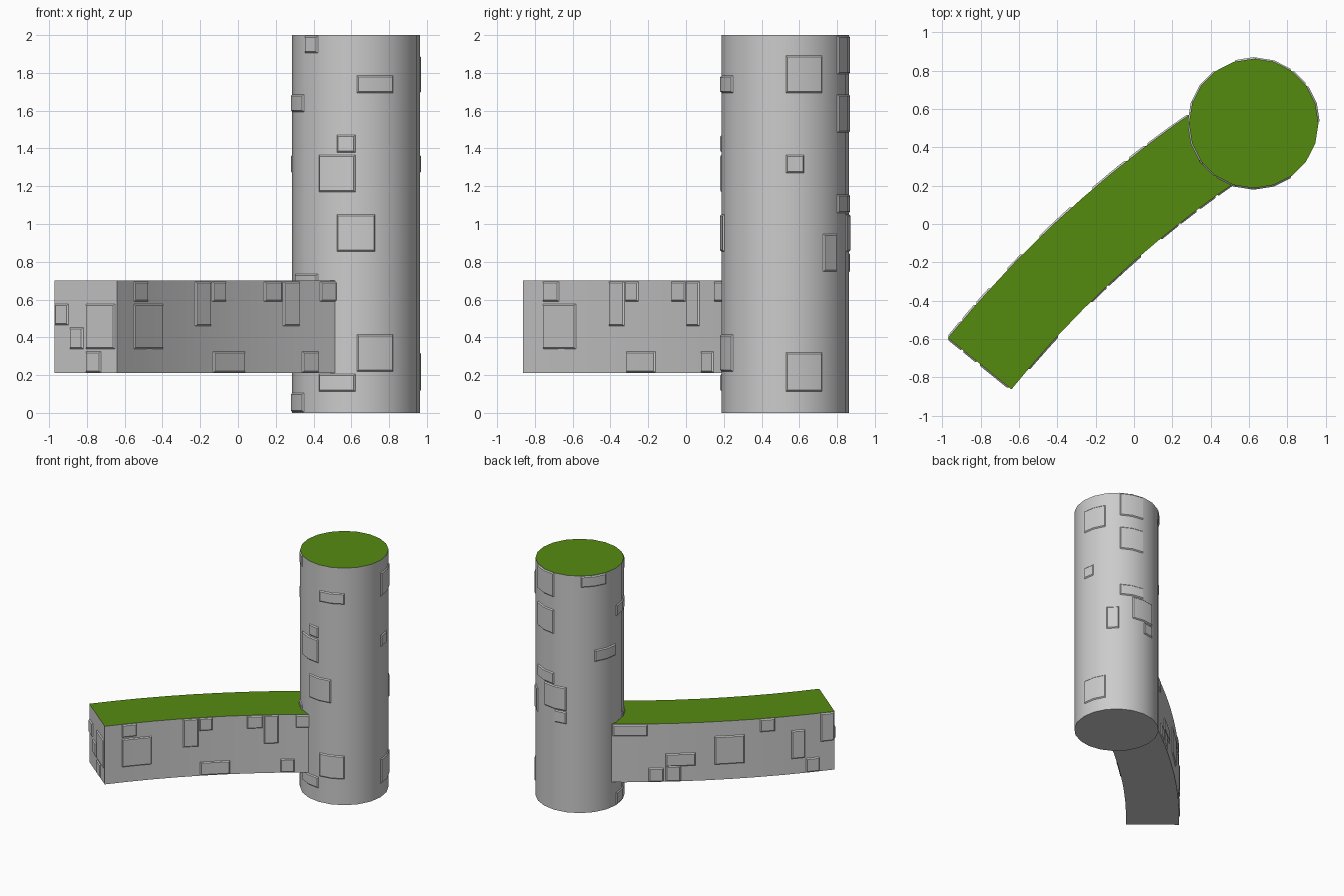
import bpy, bmesh, math
from math import sin, cos, radians, acos

if "Cube" in bpy.data.objects:
    bpy.data.objects.remove(bpy.data.objects["Cube"])

def material(name, col):
    m = bpy.data.materials.new(name)
    m.diffuse_color = (*col, 1)
    m.use_nodes = True
    m.node_tree.nodes["Principled BSDF"].inputs["Base Color"].default_value = m.diffuse_color
    return m

STONE = material("stone grey", (0.6, 0.6, 0.6))
GRASS = material("grass green", (0.09, 0.26, 0.005))

def finish(bm, name, grass_z=None):
    """Turn a bmesh into an object; upward faces at grass_z become green."""
    bmesh.ops.recalc_face_normals(bm, faces=bm.faces)
    for f in bm.faces:
        if grass_z and f.normal.z > 0.9 and f.calc_center_median().z > grass_z - 0.01:
            f.material_index = 1
    me = bpy.data.meshes.new(name)
    bm.to_mesh(me)
    bm.free()
    ob = bpy.data.objects.new(name, me)
    bpy.context.collection.objects.link(ob)
    me.materials.append(STONE)
    me.materials.append(GRASS)
    bpy.ops.object.select_all(action='DESELECT')
    ob.select_set(True)
    bpy.context.view_layer.objects.active = ob
    bpy.ops.object.shade_smooth_by_angle(angle=radians(30))
    return ob

def skin(bm, rings):
    """Closed strip through a list of equal vertex rings."""
    vs = [[bm.verts.new(p) for p in r] for r in rings]
    n = len(vs[0])
    for a, b in zip(vs, vs[1:]):
        for i in range(n):
            bm.faces.new((a[i], a[(i + 1) % n], b[(i + 1) % n], b[i]))
    bm.faces.new(vs[0])
    bm.faces.new(vs[-1][::-1])

BEVEL = 0.012
DEPTH = 0.008

def bricks(bm, plates, point, du, steps):
    """Raised bricks with sloped rims; point(u, z, out) maps onto a surface."""
    for u0, u1, z0, z1 in plates:
        n = steps(u0, u1)
        s = du if u1 > u0 else -du
        rings = []
        for i in range(n + 1):
            u = u0 + (u1 - u0) * i / n
            v = u + s if i == 0 else u - s if i == n else u
            rings.append([point(u, z0, -0.004), point(v, z0 + BEVEL, DEPTH),
                          point(v, z1 - BEVEL, DEPTH), point(u, z1, -0.004)])
        skin(bm, rings)

# Round tower
TX, TY, TR, SIDES = 0.625, 0.525, 0.338, 20
STEP = 2 * math.pi / SIDES

def tower_pt(k, z, out=0):
    half = STEP / 2
    off = (k % 1) * STEP - half
    r = TR * cos(half) / cos(off) + out
    return (TX + r * sin(k * STEP), TY - r * cos(k * STEP), z)

bm = bmesh.new()
skin(bm, [[tower_pt(k, z) for k in range(SIDES)] for z in (0, 2)])
finish(bm, "tower", 2)

# Tower bricks: first side, last side, bottom, top
bm = bmesh.new()
bricks(bm, [
    (-3, -2, 1.90, 2.0), (-5, -3, 1.59, 1.69), (0, 2, 1.69, 1.79),
    (-1, 0, 1.375, 1.475), (-2, 0, 1.165, 1.37), (-1, 1, 0.85, 1.055),
    (0, 2, 0.215, 0.42), (-2, 0, 0.11, 0.21), (-5, -3, 0, 0.11),
    (-4, -2, 0.63, 0.74), (5, 7, 1.69, 1.895), (5, 6, 1.265, 1.37),
    (5, 7, 0.11, 0.325), (7, 8, 0.745, 0.95), (8, 10, 1.79, 2.0),
    (8, 10, 1.48, 1.69), (8, 10, 1.055, 1.16), (9, 11, 0.85, 1.055),
    (10, 11, 0.74, 0.85), (12, 14, 1.90, 2.0), (13, 15, 1.265, 1.37),
], tower_pt, BEVEL / (TR * STEP), lambda a, b: b - a)
finish(bm, "tower_bricks")

# Curved wall: an arc of constant width
CX, CY, R, HALF = 3.659, -4.337, 5.74, 0.213
A_END, A_TOWER = radians(141.06), radians(124.47)
Z0, Z1 = 0.21, 0.70

def arc(a, r, z):
    return (CX + r * cos(a), CY + r * sin(a), z)

bm = bmesh.new()
rings = []
for i in range(10):
    a = A_END + (radians(123.5) - A_END) * i / 9
    rings.append([arc(a, R - HALF, Z0), arc(a, R + HALF, Z0),
                  arc(a, R + HALF, Z1), arc(a, R - HALF, Z1)])
skin(bm, rings)
finish(bm, "curved_wall", Z1)

def front_pt(a, z, out):
    return arc(a, R - HALF - out, z)

def back_pt(a, z, out):
    return arc(a, R + HALF + out, z)

def end_pt(w, z, out):
    x, y, _ = arc(A_END, R + HALF - w, z)
    return (x - sin(A_END) * out, y + cos(A_END) * out, z)

# Wall bricks, front side: positions along x
front = [(-0.555, -0.475, 0.585, 0.70), (-0.555, -0.395, 0.335, 0.58),
         (-0.23, -0.14, 0.455, 0.70), (-0.14, -0.06, 0.585, 0.70),
         (-0.135, 0.04, 0.21, 0.33), (0.135, 0.235, 0.585, 0.70),
         (0.235, 0.33, 0.455, 0.70), (0.335, 0.43, 0.21, 0.33),
         (0.43, 0.525, 0.585, 0.70)]
# Back side: fraction from tower to free end
back = [(0, 0.16, 0.595, 0.70), (0.16, 0.23, 0.21, 0.33),
        (0.235, 0.373, 0.335, 0.45), (0.235, 0.307, 0.21, 0.345),
        (0.453, 0.591, 0.335, 0.58), (0.658, 0.729, 0.585, 0.70),
        (0.80, 0.867, 0.335, 0.58), (0.867, 0.933, 0.21, 0.335),
        (0.933, 1.0, 0.455, 0.70)]
# Free end: distance across
end = [(0, 0.10, 0.46, 0.58), (0.10, 0.20, 0.335, 0.455),
       (0.21, 0.415, 0.335, 0.58), (0.21, 0.32, 0.21, 0.33)]

def from_x(x):
    return acos((x - CX) / (R - HALF))

def from_frac(f):
    return A_TOWER + (A_END - A_TOWER) * f

bm = bmesh.new()
two = lambda a, b: 2
bricks(bm, [(from_x(a), from_x(b), c, d) for a, b, c, d in front], front_pt, BEVEL / R, two)
bricks(bm, [(from_frac(a), from_frac(b), c, d) for a, b, c, d in back], back_pt, BEVEL / R, two)
bricks(bm, end, end_pt, BEVEL, two)
finish(bm, "wall_bricks")
